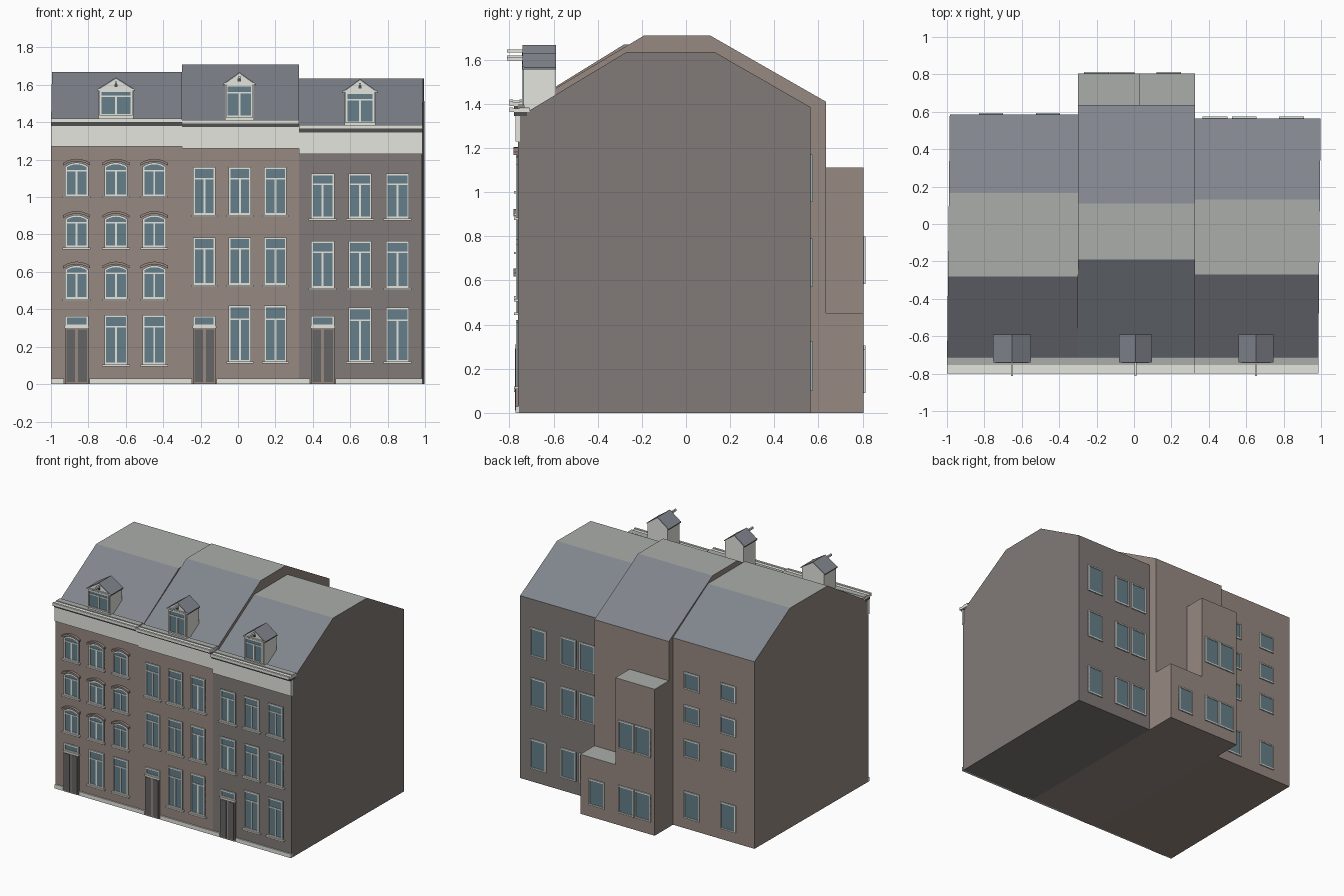
import bpy, bmesh, math

if "Cube" in bpy.data.objects:
    bpy.data.objects.remove(bpy.data.objects["Cube"])

COL = {"brick_a": (0.31, 0.25, 0.22), "brick_b": (0.31, 0.25, 0.225), "brick_c": (0.22, 0.195, 0.185),
       "slate": (0.22, 0.235, 0.265), "flat_roof": (0.40, 0.42, 0.40), "white": (0.78, 0.78, 0.74),
       "glass": (0.13, 0.21, 0.25), "door": (0.13, 0.13, 0.13), "dark": (0.08, 0.08, 0.08)}
MATS = {}
for key, c in COL.items():
    MATS[key] = bpy.data.materials.new(key)
    MATS[key].diffuse_color = (*c, 1)


def finish(name, bm, keys):
    bmesh.ops.recalc_face_normals(bm, faces=bm.faces[:])
    me = bpy.data.meshes.new(name)
    bm.to_mesh(me)
    bm.free()
    for k in keys:
        me.materials.append(MATS[k])
    ob = bpy.data.objects.new(name, me)
    bpy.context.collection.objects.link(ob)
    return ob


def build(name, pieces):
    """Each piece is (outline in x,z ; y0 ; y1 ; material), extruded along y."""
    bm = bmesh.new()
    keys = []
    for pts, y0, y1, key in pieces:
        if key not in keys:
            keys.append(key)
        a = [bm.verts.new((x, y0, z)) for x, z in pts]
        b = [bm.verts.new((x, y1, z)) for x, z in pts]
        n = len(pts)
        faces = [bm.faces.new(a), bm.faces.new(b[::-1])]
        faces += [bm.faces.new((a[i], b[i], b[(i + 1) % n], a[(i + 1) % n])) for i in range(n)]
        for f in faces:
            f.material_index = keys.index(key)
    return finish(name, bm, keys)


def rect(x0, x1, z0, z1):
    return [(x0, z0), (x1, z0), (x1, z1), (x0, z1)]


def arc(x0, x1, z, rise, n=6):
    return [(x0 + (x1 - x0) * i / n, z + rise * (1 - (2 * i / n - 1) ** 2)) for i in range(n + 1)]


def band(x0, x1, z0, z1, rise):
    """Horizontal bar whose edges bow upwards by rise."""
    if not rise:
        return rect(x0, x1, z0, z1)
    return arc(x0, x1, z0, rise) + arc(x0, x1, z1, rise)[::-1]


def window(name, x0, x1, z0, z1, wall, out=-1, rise=0, tee=True, sill=True, lintel=False):
    t = 0.010
    top = z1 - rise
    back, glass, frame = wall - out * 0.005, wall + out * 0.003, wall + out * 0.009
    pane = rect(x0, x1, z0, top) if not rise else [(x0, z0), (x1, z0)] + arc(x0, x1, top, rise)[::-1]
    p = [(pane, back, glass, "glass"),
         (rect(x0, x0 + t, z0, top), back, frame, "white"),
         (rect(x1 - t, x1, z0, top), back, frame, "white"),
         (rect(x0 + t, x1 - t, z0, z0 + t), back, frame, "white"),
         (band(x0, x1, top - t, top, rise), back, frame, "white")]
    if tee:
        m, tz = (x0 + x1) / 2, z0 + (z1 - z0) * 0.76
        bar = wall + out * 0.007
        p += [(rect(x0 + t, x1 - t, tz - .004, tz + .004), back, bar, "white"),
              (rect(m - .005, m + .005, z0 + t, tz), back, bar, "white")]
    if sill:
        p.append((rect(x0 - .012, x1 + .012, z0 - .011, z0), back, wall + out * 0.018, "white"))
    if lintel:
        p.append((band(x0 - .01, x1 + .01, top + .006, top + .02, rise), back, wall + out * 0.02, "brick_a"))
    build(name, p)


def door(name, x0, x1, wall):
    m, b, f = (x0 + x1) / 2, wall + .005, wall - .014
    build(name, [(rect(x0, x1, 0, .30), b, wall - .011, "brick_b"),
                 (rect(x0 + .008, m - .008, .01, .292), b, f, "door"),
                 (rect(m + .008, x1 - .008, .01, .292), b, f, "door"),
                 (rect(x0 - .004, x1 + .004, .30, .31), b, f, "white")])
    window(name + "_fanlight", x0, x1, .31, .365, wall, tee=False, sill=False)


def house(name, xl, xr, prof, brick):
    """Side profile (y,z) spanned between party walls; xl, xr give front and back x."""
    bm = bmesh.new()
    y0, y1 = prof[0][0], prof[-1][0]
    mix = lambda e, y: e[0] + (e[1] - e[0]) * (y - y0) / (y1 - y0)
    a = [bm.verts.new((mix(xl, y), y, z)) for y, z in prof]
    b = [bm.verts.new((mix(xr, y), y, z)) for y, z in prof]
    n = len(prof)
    bm.faces.new(a)
    bm.faces.new(b[::-1])
    for i in range(n):
        bm.faces.new((a[i], b[i], b[(i + 1) % n], a[(i + 1) % n]))
    bmesh.ops.recalc_face_normals(bm, faces=bm.faces[:])
    for f in bm.faces:
        f.material_index = 2 if f.normal.z > .95 else 1 if f.normal.z > .3 else 0
    finish(name, bm, [brick, "slate", "flat_roof"])


W = -0.762  # front wall plane


def profile(eave, ridge, r0, r1, back, back_eave):
    return [(W, 0), (W, eave), (-.71, eave), (r0, ridge), (r1, ridge), (back, back_eave), (back, 0)]


# House shells
house("left_house", (-1, -.985), (-.30, -.30), profile(1.405, 1.67, -.28, .165, .585, 1.42), "brick_a")
house("middle_house", (-.30, -.30), (.325, .325), profile(1.40, 1.71, -.19, .11, .635, 1.41), "brick_b")
house("right_house", (.325, .325), (.985, .998), profile(1.37, 1.635, -.27, .13, .565, 1.385), "brick_c")

# Frieze, shadow gap and gutter per house
for n, x0, x1, f0, f1, g1 in (("left", -1, -.30, 1.27, 1.38, 1.42), ("middle", -.30, .325, 1.26, 1.375, 1.412),
                              ("right", .325, .987, 1.23, 1.345, 1.385)):
    build(n + "_cornice", [(rect(x0, x1, f0, f1), W + .01, W - .010, "white"),
                           (rect(x0, x1, f1, g1 - .022), -.72, W - .018, "dark"),
                           (rect(x0, x1, g1 - .022, g1 - .005), -.71, -.80, "white"),
                           (rect(x0, x1, g1 - .005, g1), -.71, -.755, "flat_roof"),
                           (rect(x0, x1, g1 - .005, g1), -.785, -.80, "white")])

# Front windows and doors: columns, upper rows, ground row
fronts = {"left": ([(-.925, -.80), (-.715, -.59), (-.51, -.385)],
                   [(1.005, 1.185), (.73, .905), (.455, .635)], (.105, .37)),
          "middle": ([(-.24, -.12), (-.05, .07), (.14, .26)], [(.905, 1.16), (.53, .785)], (.12, .42)),
          "right": ([(.39, .515), (.59, .715), (.79, .915)], [(.885, 1.125), (.515, .765)], (.12, .41))}
for n, (cols, rows, ground) in fronts.items():
    arched = n == "left"
    for i, (x0, x1) in enumerate(cols):
        for j, (z0, z1) in enumerate(rows):
            window(f"{n}_window_{j}_{i}", x0, x1, z0, z1, W, rise=.022 if arched else 0, lintel=arched)
        if i:
            window(f"{n}_ground_window_{i}", x0, x1, *ground, W)
        else:
            door(n + "_door", x0, x1, W)

# Plinth between the doors
for i, (x0, x1) in enumerate([(-1, -.93), (-.795, -.245), (-.115, .385), (.52, .987)]):
    build(f"plinth_{i}", [(rect(x0, x1, 0, .03), W + .005, W - .010, "white")])

# Dormers with gable roof and hoist beam
for n, x0, x1, sill, eave, ridge in (("left", -.755, -.55, 1.435, 1.575, 1.64), ("middle", -.08, .095, 1.425, 1.605, 1.668),
                                     ("right", .56, .745, 1.395, 1.565, 1.632)):
    m, t, y0, y1 = (x0 + x1) / 2, .008, -.735, -.59
    bz = sill - .03
    build(n + "_dormer", [
        ([(x0 + .01, bz), (x1 - .01, bz), (x1 - .01, eave), (m, ridge - t), (x0 + .01, eave)], y0, y1, "white"),
        ([(x0, eave - t), (m, ridge - t), (m, ridge), (x0, eave)], y0 - .005, y1, "slate"),
        ([(x1, eave - t), (m, ridge - t), (m, ridge), (x1, eave)], y0 - .005, y1, "slate"),
        (rect(x0, x1, eave - .004, eave + .004), y0, y0 - .006, "white")])
    window(n + "_dormer_window", x0 + .015, x1 - .015, sill, eave - .004, y0, sill=False)
    hz = ridge - .035
    build(n + "_hoist_beam", [(rect(m - .006, m + .006, hz, hz + .014), y0 + .01, -.812, "white"),
                              (rect(m - .009, m + .009, hz - .016, hz), y0 + .01, y0 - .008, "dark")])

# Rear extension, tall and low blocks
E = .804
for n, x0, x1, h in (("tall", -.30, .03, 1.11), ("low", .03, .325, .45)):
    build(n + "_extension", [(rect(x0, x1, 0, h), .60, E, "brick_b"),
                             (rect(x0, x1, h, h + .002), .635, E, "flat_roof")])

# Rear windows: (house, wall plane, columns, rows)
for n, y, cols, rows in (
        ("left", .585, [(-.525, -.395), (-.83, -.70)], [(1.06, 1.19), (.805, .94), (.545, .68), (.08, .285)]),
        ("right", .565, [(.775, .91), (.525, .655), (.365, .50)], [(.955, 1.17), (.57, .79), (.10, .325)]),
        ("extension", E, [(-.268, -.135), (-.13, .003)], [(.585, .80), (.095, .305)]),
        ("low_extension", E, [(.12, .25)], [(.09, .29)])):
    for i, (x0, x1) in enumerate(cols):
        for j, (z0, z1) in enumerate(rows):
            window(f"{n}_rear_window_{j}_{i}", x0, x1, z0, z1, y, out=1, tee=False, sill=False)

for m in bpy.data.materials:
    if m.users and not m.is_grease_pencil:
        m.use_nodes = True
        m.node_tree.nodes["Principled BSDF"].inputs["Base Color"].default_value = m.diffuse_color
